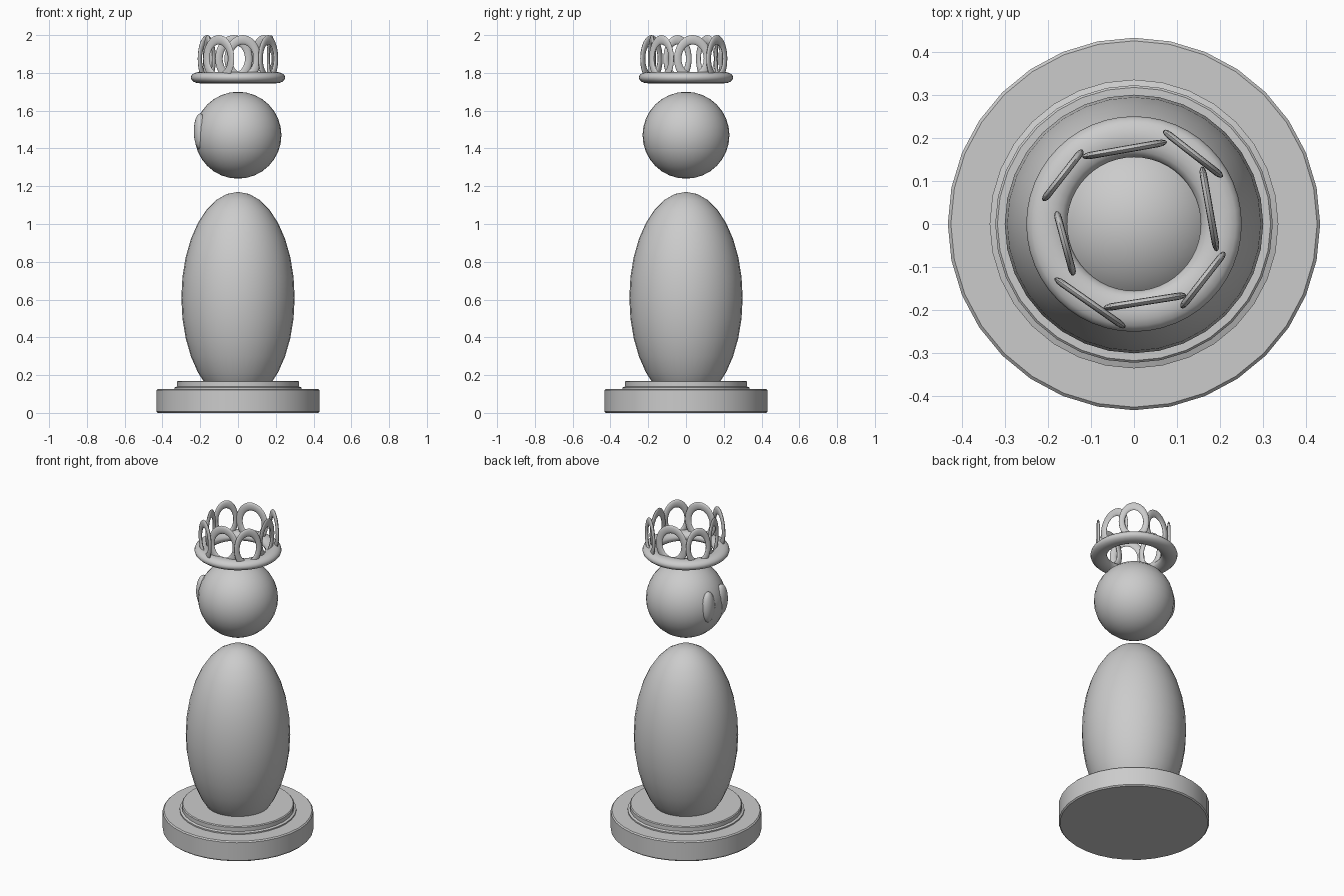
import bpy, bmesh
from math import radians, cos, sin, pi

if "Cube" in bpy.data.objects:
    bpy.data.objects.remove(bpy.data.objects["Cube"])


def smooth(ob, angle=40):
    bpy.ops.object.select_all(action='DESELECT')
    ob.select_set(True)
    bpy.context.view_layer.objects.active = ob
    bpy.ops.object.shade_smooth_by_angle(angle=radians(angle))


def ellipsoid(name, loc, radii):
    bpy.ops.mesh.primitive_uv_sphere_add(segments=32, ring_count=16, radius=1, location=loc)
    ob = bpy.context.object
    ob.name = name
    ob.scale = radii
    bpy.ops.object.transform_apply(location=False, rotation=False, scale=True)
    smooth(ob)
    return ob


def lathe(name, profile, sides=32):
    bm = bmesh.new()
    rings = [[bm.verts.new((r * cos(2 * pi * i / sides), r * sin(2 * pi * i / sides), z))
              for i in range(sides)] for r, z in profile]
    for a, b in zip(rings, rings[1:]):
        for i in range(sides):
            j = (i + 1) % sides
            bm.faces.new((a[i], a[j], b[j], b[i]))
    bm.faces.new(rings[0][::-1])
    bm.faces.new(rings[-1])
    me = bpy.data.meshes.new(name)
    bm.to_mesh(me)
    bm.free()
    ob = bpy.data.objects.new(name, me)
    bpy.context.collection.objects.link(ob)
    smooth(ob)
    return ob


def torus(name, loc, major, minor, scale, rot=(0, 0, 0), segs=(40, 12)):
    bpy.ops.mesh.primitive_torus_add(major_radius=major, minor_radius=minor, location=loc,
                                     rotation=rot, major_segments=segs[0], minor_segments=segs[1])
    ob = bpy.context.object
    ob.name = name
    ob.scale = scale
    bpy.ops.object.transform_apply(location=False, rotation=False, scale=True)
    smooth(ob, 60)
    return ob


# Stepped round base
lathe("base", [(0.425, 0), (0.432, 0.007), (0.432, 0.12), (0.425, 0.127)])
lathe("base_step", [(0.335, 0.12), (0.335, 0.135), (0.322, 0.14), (0.322, 0.165), (0.317, 0.17)])

# Body and floating head
ellipsoid("body", (0, 0, 0.61), (0.3, 0.3, 0.56))
ellipsoid("head", (0, 0, 1.47), (0.23, 0.23, 0.23))

# Pair of oval eyes on the -x side
for side, y in (("left", 0.065), ("right", -0.065)):
    ellipsoid("eye_" + side, (-0.2, y, 1.49), (0.034, 0.048, 0.095))

# Crown ring, slightly flattened
torus("crown_ring", (0, 0, 1.775), 0.2025, 0.0475, (1, 1, 0.63), segs=(48, 16))

# Upright crown loops: x, y, heading in degrees, width
loops = [(-0.165, 0.113, 52, 0.15), (-0.022, 0.173, 10, 0.2),
         (0.137, 0.163, -38, 0.175), (0.175, 0.035, -80, 0.2),
         (0.16, -0.13, 52, 0.165), (0.025, -0.18, 9, 0.195),
         (-0.102, -0.183, -35, 0.2), (-0.16, -0.045, -75, 0.155)]
for i, (x, y, ang, width) in enumerate(loops):
    # the torus stands up, so its local y is the height and local z the thickness
    torus("crown_loop_%d" % (i + 1), (x, y, 1.875), 0.08, 0.02,
          (width / 0.2, 1.25, 0.42), rot=(radians(90), 0, radians(ang)))
